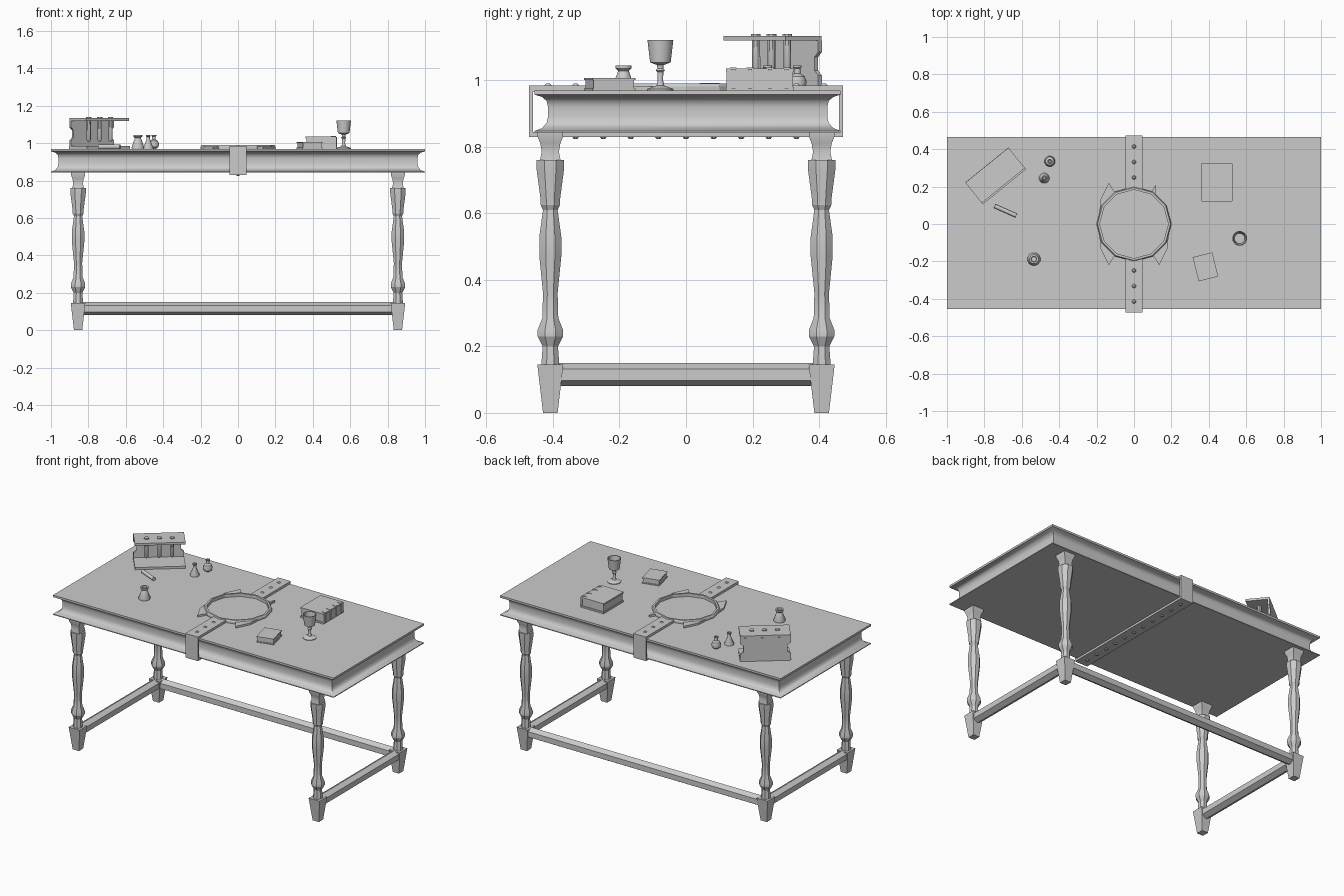
import bpy, bmesh, math
from mathutils import Matrix, Vector

cube = bpy.data.objects.get("Cube")
if cube:
    bpy.data.objects.remove(cube, do_unlink=True)

grey = bpy.data.materials.new("plain_grey")
grey.use_nodes = True
grey.diffuse_color = (0.6, 0.6, 0.6, 1)
grey.node_tree.nodes["Principled BSDF"].inputs["Base Color"].default_value = (0.6, 0.6, 0.6, 1)
TOP = 0.97


def finish(name, bm, matrix=Matrix(), smooth=0):
    bmesh.ops.recalc_face_normals(bm, faces=bm.faces)
    me = bpy.data.meshes.new(name)
    bm.to_mesh(me)
    bm.free()
    me.materials.append(grey)
    ob = bpy.data.objects.new(name, me)
    ob.matrix_world = matrix
    bpy.context.collection.objects.link(ob)
    if smooth:
        bpy.ops.object.select_all(action='DESELECT')
        ob.select_set(True)
        bpy.context.view_layer.objects.active = ob
        bpy.ops.object.shade_smooth_by_angle(angle=math.radians(smooth))
    return ob


def place(x, y, z=0, turn=0):
    return Matrix.Translation((x, y, z)) @ Matrix.Rotation(math.radians(turn), 4, 'Z')


def loft(name, rings, matrix=Matrix(), smooth=0):
    """Skin a stack of point rings and cap both ends."""
    bm = bmesh.new()
    loops = [[bm.verts.new(p) for p in ring] for ring in rings]
    for a, b in zip(loops, loops[1:]):
        for i in range(len(a)):
            j = (i + 1) % len(a)
            bm.faces.new((a[i], a[j], b[j], b[i]))
    bm.faces.new(loops[0])
    bm.faces.new(loops[-1])
    return finish(name, bm, matrix, smooth)


def turned(name, profile, sides, matrix, smooth=0):
    """Lathe a (radius, height) profile; the flats face the axes."""
    k = 1 / math.cos(math.pi / sides)
    angles = [2 * math.pi * (i + 0.5) / sides for i in range(sides)]
    return loft(name, [[(r * k * math.cos(a), r * k * math.sin(a), z) for a in angles]
                       for r, z in profile], matrix, smooth)


def box(name, size, matrix):
    bm = bmesh.new()
    bmesh.ops.create_cube(bm, size=1)
    bmesh.ops.scale(bm, vec=size, verts=bm.verts)
    return finish(name, bm, matrix)


def prism(name, outline, height, matrix=Matrix()):
    return loft(name, [[(x, y, z) for x, y in outline] for z in (0, height)], matrix)


def rod(name, a, b, radius, sides, smooth=0):
    a, b = Vector(a), Vector(b)
    m = Matrix.Translation(a) @ (b - a).to_track_quat('Z', 'Y').to_matrix().to_4x4()
    return turned(name, [(radius, 0), (radius, (b - a).length)], sides, m, smooth)


# Table top with a hollowed edge
edge = [(0, 0.843), (0, 0.848), (0.022, 0.856), (0.036, 0.872), (0.04, 0.89),
        (0.04, 0.92), (0.036, 0.938), (0.022, 0.95), (0, 0.957), (0, TOP)]
loft("table_top", [[(sx * (1 - d), sy * (0.46 - d), z)
                    for sx, sy in ((-1, -1), (1, -1), (1, 1), (-1, 1))]
                   for d, z in edge], place(0, 0.005), 40)

# Legs: square foot, faceted shaft, square capital
LX, LY = 0.855, 0.408
shaft = [(0.027, 0.145), (0.023, 0.2), (0.038, 0.23), (0.038, 0.25), (0.024, 0.285),
         (0.022, 0.36), (0.033, 0.47), (0.033, 0.53), (0.022, 0.61), (0.029, 0.625),
         (0.029, 0.64), (0.041, 0.73), (0.041, 0.76)]
for fx, sx in (("right", -1), ("left", 1)):
    for fy, sy in (("front", -1), ("back", 1)):
        at = place(sx * LX, sy * LY)
        turned(f"{fy}_{fx}_foot", [(0.022, 0), (0.039, 0.145)], 4, at)
        turned(f"{fy}_{fx}_shaft", shaft, 8, at, 25)
        turned(f"{fy}_{fx}_capital", [(0.031, 0.76), (0.026, 0.785), (0.03, 0.81),
                                      (0.038, 0.83), (0.038, 0.845)], 4, at, 40)

# Stretchers along both ends and the back
ZS = 0.115
for side, x in (("right", -LX), ("left", LX)):
    rod(f"{side}_stretcher", (x, -LY, ZS), (x, LY, ZS), 0.03, 6)
rod("back_stretcher", (-LX, LY, ZS), (LX, LY, ZS), 0.03, 6)

# Metal strap around the middle of the table
for side, s in (("front", -1), ("back", 1)):
    box(f"{side}_strap_plate", (0.09, 0.012, 0.155), place(0, s * 0.466, 0.9075))
    box(f"{side}_strap_top", (0.09, 0.285, 0.018), place(0, s * 0.3295, 0.976))
box("strap_bottom", (0.09, 0.944, 0.014), place(0, 0, 0.837))
for i in range(-5, 6):
    y = i * 0.083
    turned("lower_rivet", [(0.006, 0.824), (0.011, 0.831)], 8, place(0, y))
    if abs(i) > 2:
        turned("upper_rivet", [(0.011, 0.984), (0.006, 0.99)], 8, place(0, y))

# Twelve sided ring set on the table
section = [(0.2, TOP - 0.01), (0.2, 0.982), (0.195, 0.99), (0.183, 0.99), (0.183, TOP - 0.01)]
bm = bmesh.new()
loops = [[bm.verts.new((r * math.cos(math.pi * i / 6), r * math.sin(math.pi * i / 6), z))
          for r, z in section] for i in range(12)]
for i in range(12):
    a, b = loops[i], loops[(i + 1) % 12]
    for j in range(5):
        k = (j + 1) % 5
        bm.faces.new((a[j], a[k], b[k], b[j]))
finish("ring", bm)

# Flared claws around the ring
claw = [(0.188, 0.01), (0.18, 0.13), (0.135, 0.22), (0.1, 0.165), (0.17, 0.1)]
for sx, sy in ((-1, 1), (-1, -1), (1, -1)):
    prism("ring_claw", [(sx * x, sy * y) for x, y in claw], 0.012, place(0, 0, TOP))
prism("small_ring_claw", [(0.09, 0.17), (0.118, 0.21), (0.115, 0.16)], 0.012, place(0, 0, TOP))

# Test tube rack with a notched back board
rack = place(-0.74, 0.257, TOP, 39)
box("rack_base", (0.297, 0.15, 0.014), rack @ place(0, 0, 0.007))
box("rack_shelf", (0.297, 0.14, 0.014), rack @ place(0, 0.004, 0.157))
half = [(0.148, 0), (0.148, 0.045), (0.13, 0.06), (0.13, 0.1), (0.148, 0.115), (0.148, 0.15)]
board = half + [(-x, z) for x, z in reversed(half)]
loft("rack_back", [[(x, y, z) for x, z in board] for y in (0.061, 0.075)], rack)
for x in (-0.075, 0, 0.075):
    turned("test_tube", [(0.004, 0.038), (0.011, 0.048), (0.011, 0.162), (0.014, 0.164),
                         (0.014, 0.17)], 8, rack @ place(x, 0, 0), 40)
rod("loose_tube", (-0.745, 0.096, TOP + 0.011), (-0.63, 0.045, TOP + 0.011), 0.011, 8, 50)

# Bound book: covers, pages, ribbed spine and corner plates
book = place(0.4425, 0.2225, TOP)
box("book_pages", (0.155, 0.193, 0.05), book @ place(0, 0, 0.032))
for z in (0.005, 0.06):
    box("book_cover", (0.165, 0.205, 0.01), book @ place(0, 0, z))
box("book_spine", (0.012, 0.2, 0.056), book @ place(0.078, 0, 0.032))
for y in (-0.08, -0.03, 0.03, 0.08):
    box("spine_rib", (0.012, 0.012, 0.06), book @ place(0.082, y, 0.034))
    prism("book_clasp", [(0.055, y), (0.082, y - 0.01), (0.082, y + 0.01)], 0.004,
          book @ place(0, 0, 0.064))

# Small book
small = place(0.382, -0.229, TOP, 14)
box("small_book_pages", (0.1, 0.125, 0.026), small @ place(0, 0, 0.018))
for z in (0.003, 0.034):
    box("small_book_cover", (0.108, 0.133, 0.006), small @ place(0, 0, z))

# Goblet with a hollow bowl
turned("goblet", [(0.04, 0), (0.04, 0.004), (0.012, 0.014), (0.008, 0.03), (0.009, 0.055),
                  (0.014, 0.06), (0.009, 0.066), (0.01, 0.076), (0.031, 0.084), (0.039, 0.152),
                  (0.034, 0.152), (0.027, 0.092)], 12, place(0.565, -0.077, TOP), 35)

# Ink pot and two flasks
turned("ink_pot", [(0.033, 0), (0.034, 0.008), (0.019, 0.05), (0.016, 0.058), (0.024, 0.066),
                   (0.024, 0.075), (0.015, 0.075), (0.013, 0.06)], 12,
       place(-0.535, -0.188, TOP), 35)
turned("cone_flask", [(0.027, 0), (0.027, 0.006), (0.01, 0.048), (0.009, 0.064), (0.013, 0.068),
                      (0.013, 0.075), (0.008, 0.075), (0.006, 0.062)], 12,
       place(-0.48, 0.245, TOP), 35)
turned("round_flask", [(0.012, 0), (0.024, 0.009), (0.028, 0.025), (0.022, 0.042), (0.01, 0.05),
                       (0.009, 0.066), (0.013, 0.069), (0.013, 0.075), (0.008, 0.075),
                       (0.006, 0.062)], 12, place(-0.45, 0.335, TOP), 35)
